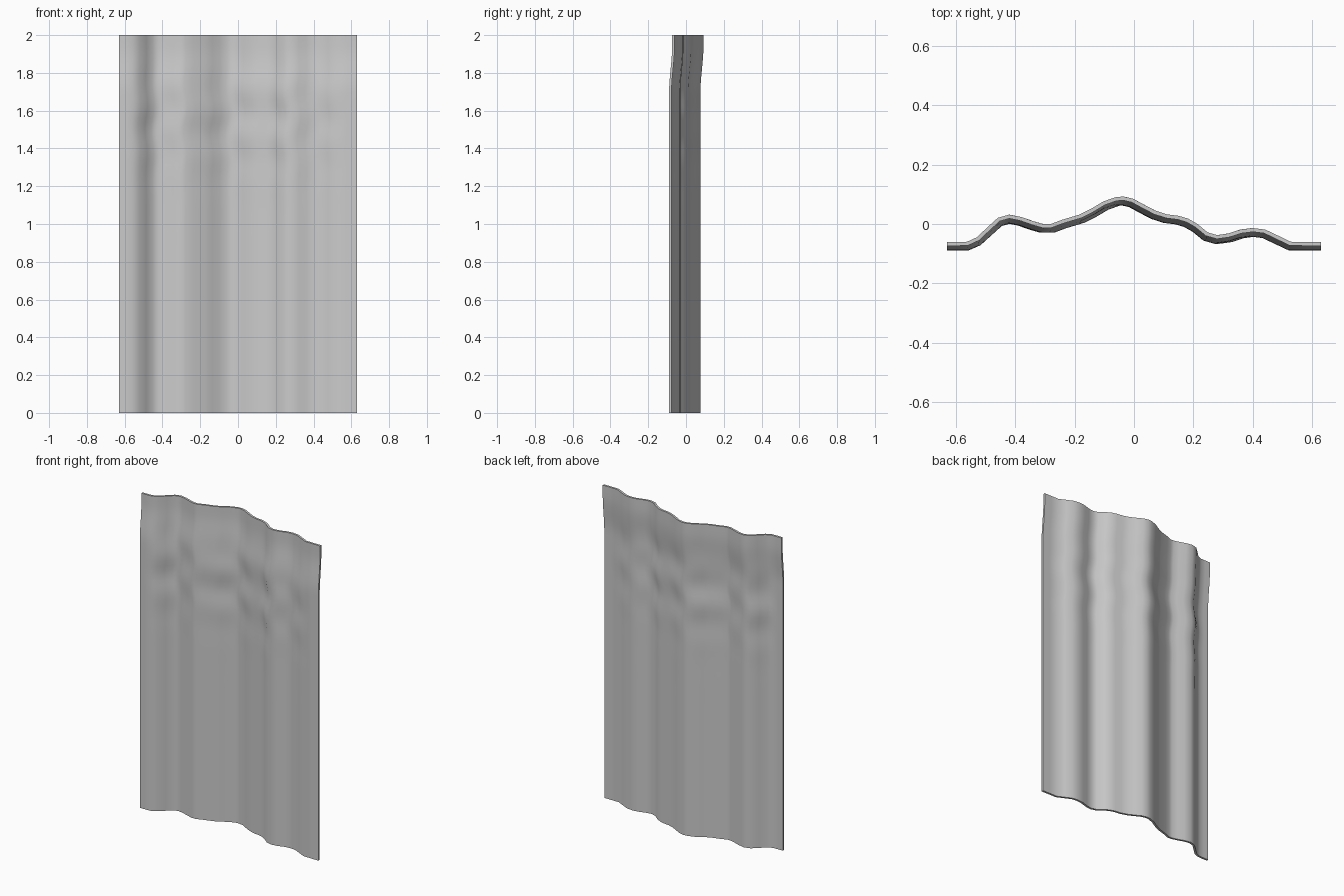
import bpy, math

if "Cube" in bpy.data.objects:
    bpy.data.objects.remove(bpy.data.objects["Cube"])

# Fold profile seen from above: (x, y) along the cloth
PROFILE = [(-0.63, -0.075), (-0.595, -0.075), (-0.56, -0.074), (-0.525, -0.058),
           (-0.49, -0.025), (-0.455, 0.007), (-0.42, 0.017), (-0.38, 0.009),
           (-0.34, -0.005), (-0.305, -0.015), (-0.28, -0.015), (-0.24, 0.0),
           (-0.18, 0.018), (-0.14, 0.038), (-0.10, 0.062), (-0.06, 0.076),
           (-0.035, 0.078), (-0.005, 0.071), (0.03, 0.052), (0.07, 0.031),
           (0.11, 0.018), (0.15, 0.013), (0.18, 0.004), (0.21, -0.013),
           (0.245, -0.042), (0.28, -0.052), (0.32, -0.046), (0.36, -0.033),
           (0.40, -0.028), (0.44, -0.033), (0.48, -0.052), (0.525, -0.074),
           (0.58, -0.075), (0.63, -0.075)]
THICKNESS = 0.013
HEIGHT, ROWS = 2.0, 64


def lean(z):
    """The heading of the curtain steps slightly backwards."""
    t = min(max((z - 1.70) / 0.24, 0), 1)
    return -0.008 + 0.016 * t * t * (3 - 2 * t)


def wrinkle(x, z):
    """Small sideways ripple of the folds, strongest below the heading."""
    envelope = math.exp(-((z - 1.55) / 0.25) ** 2) * max(0, 1 - (x / 0.63) ** 4)
    return 0.011 * envelope * math.sin(2 * math.pi * (z - 1.57) / 0.27 + 2 * x + 1)


# Curtain sheet
verts, faces = [], []
n = len(PROFILE)
for r in range(ROWS + 1):
    z = HEIGHT * r / ROWS
    for x, y in PROFILE:
        verts.append((x + wrinkle(x, z), y + lean(z), z))
for r in range(ROWS):
    for c in range(n - 1):
        a = r * n + c
        faces.append((a, a + 1, a + n + 1, a + n))
mesh = bpy.data.meshes.new("curtain")
mesh.from_pydata(verts, [], faces)
curtain = bpy.data.objects.new("curtain", mesh)
bpy.context.collection.objects.link(curtain)

# Cloth thickness
solid = curtain.modifiers.new("thickness", 'SOLIDIFY')
solid.thickness = THICKNESS
solid.offset = 0
bpy.context.view_layer.objects.active = curtain
curtain.select_set(True)
bpy.ops.object.modifier_apply(modifier=solid.name)
# Keep the hems exactly flat at floor and top
for v in curtain.data.vertices:
    v.co.z = min(max(v.co.z, 0), HEIGHT)
bpy.ops.object.shade_smooth_by_angle(angle=math.radians(40))
